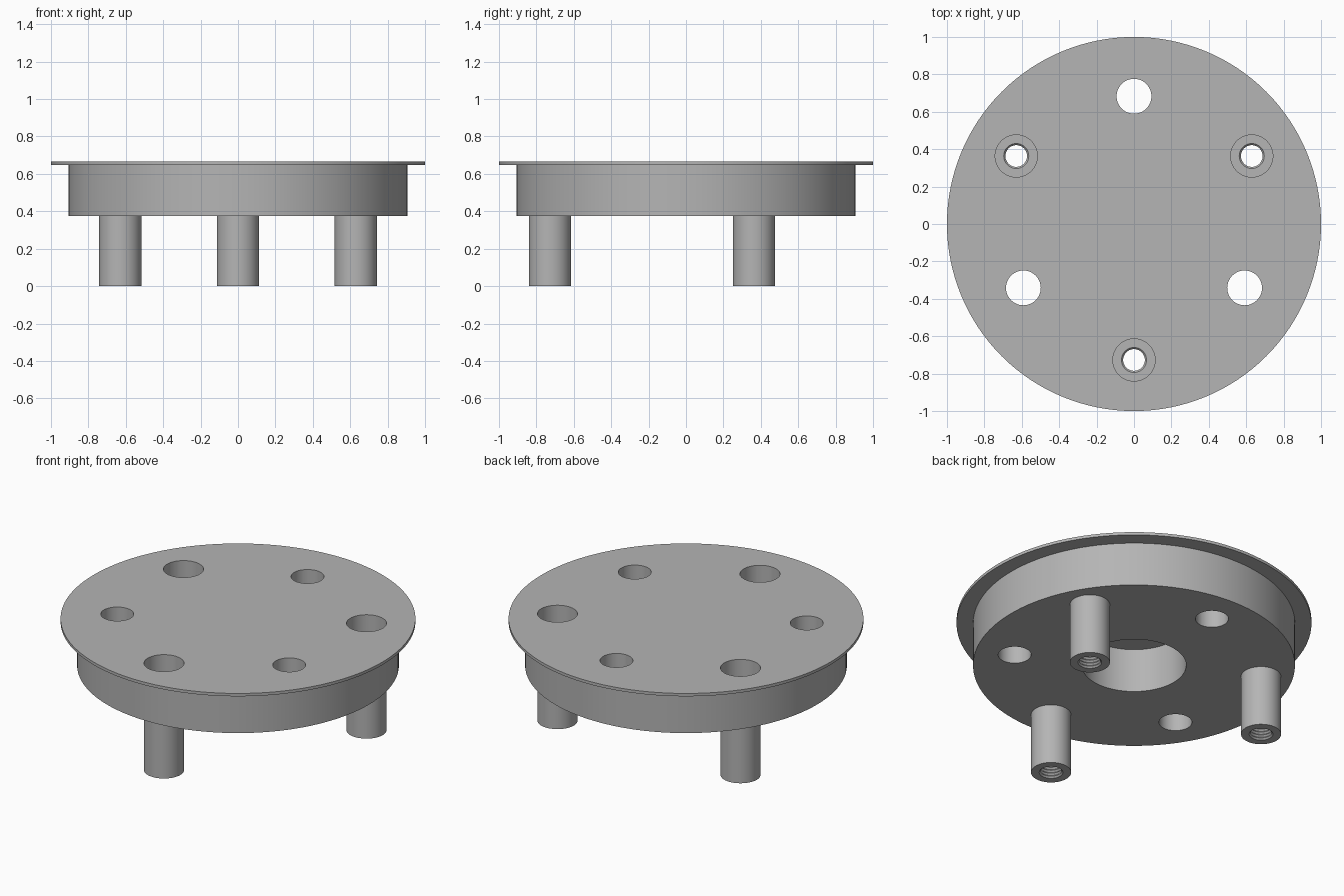
import bpy
import bmesh
from math import sin, cos, pi, radians

old = bpy.data.objects.get("Cube")
if old:
    bpy.data.objects.remove(old, do_unlink=True)

grey = bpy.data.materials.new("plain_grey")
grey.use_nodes = True
grey.diffuse_color = (0.46, 0.46, 0.46, 1)
grey.node_tree.nodes["Principled BSDF"].inputs["Base Color"].default_value = (0.46, 0.46, 0.46, 1)


def lathe(name, profile, steps, closed=False, at=(0, 0)):
    """Spin an (r, z) profile about a vertical axis placed at a point."""
    bm = bmesh.new()
    verts = [bm.verts.new((r, 0, z)) for r, z in profile]
    edges = [bm.edges.new(pair) for pair in zip(verts, verts[1:])]
    if closed:
        edges.append(bm.edges.new((verts[-1], verts[0])))
    bmesh.ops.spin(bm, geom=verts + edges, cent=(0, 0, 0), axis=(0, 0, 1),
                   angle=2 * pi, steps=steps, use_duplicate=False)
    bmesh.ops.remove_doubles(bm, verts=bm.verts, dist=1e-5)
    bmesh.ops.recalc_face_normals(bm, faces=bm.faces)
    mesh = bpy.data.meshes.new(name)
    bm.to_mesh(mesh)
    bm.free()
    mesh.materials.append(grey)
    obj = bpy.data.objects.new(name, mesh)
    obj.location = (at[0], at[1], 0)
    bpy.context.collection.objects.link(obj)
    return obj


def select(obj):
    bpy.ops.object.select_all(action='DESELECT')
    obj.select_set(True)
    bpy.context.view_layer.objects.active = obj


def smooth(obj):
    select(obj)
    bpy.ops.object.shade_smooth_by_angle(angle=radians(25))


def around(radius, start):
    """Three points evenly spaced on a circle."""
    angles = [radians(start + 120 * i) for i in range(3)]
    return [(radius * cos(a), radius * sin(a)) for a in angles]


base_z, lip_z, top_z = 0.375, 0.647, 0.665
post_r, post_top = 0.113, 0.42

# Drum with a thin overhanging lip and a blind bore underneath
body = lathe("flanged_body", [(0, lip_z), (0.294, lip_z), (0.294, base_z), (0.907, base_z),
                              (0.907, lip_z), (1, lip_z), (1, top_z), (0, top_z)], 128)

# Through holes: three plain ones and three that seat the posts
post_points = around(0.727, -90)
holes = [(p, 0.093) for p in around(0.683, 90)] + [(p, post_r) for p in post_points]
for point, r in holes:
    cutter = lathe("hole_cutter", [(0, 0.2), (r, 0.2), (r, 0.8), (0, 0.8)], 48, at=point)
    cutter.hide_render = True
    select(body)
    mod = body.modifiers.new("hole", 'BOOLEAN')
    mod.operation = 'DIFFERENCE'
    mod.solver = 'EXACT'
    mod.object = cutter
    bpy.ops.object.modifier_apply(modifier=mod.name)
    bpy.data.objects.remove(cutter, do_unlink=True)
smooth(body)

# Hollow posts with a ridged, thread-like bore
turns = 22
pitch = post_top / turns
bore = [(0.067 if i % 2 == 0 else 0.058, i * pitch / 2) for i in range(2 * turns + 1)]
for label, point in zip(("front", "left", "right"), post_points):
    post = lathe(label + "_post", bore + [(post_r, post_top), (post_r, 0)], 48, True, point)
    smooth(post)
